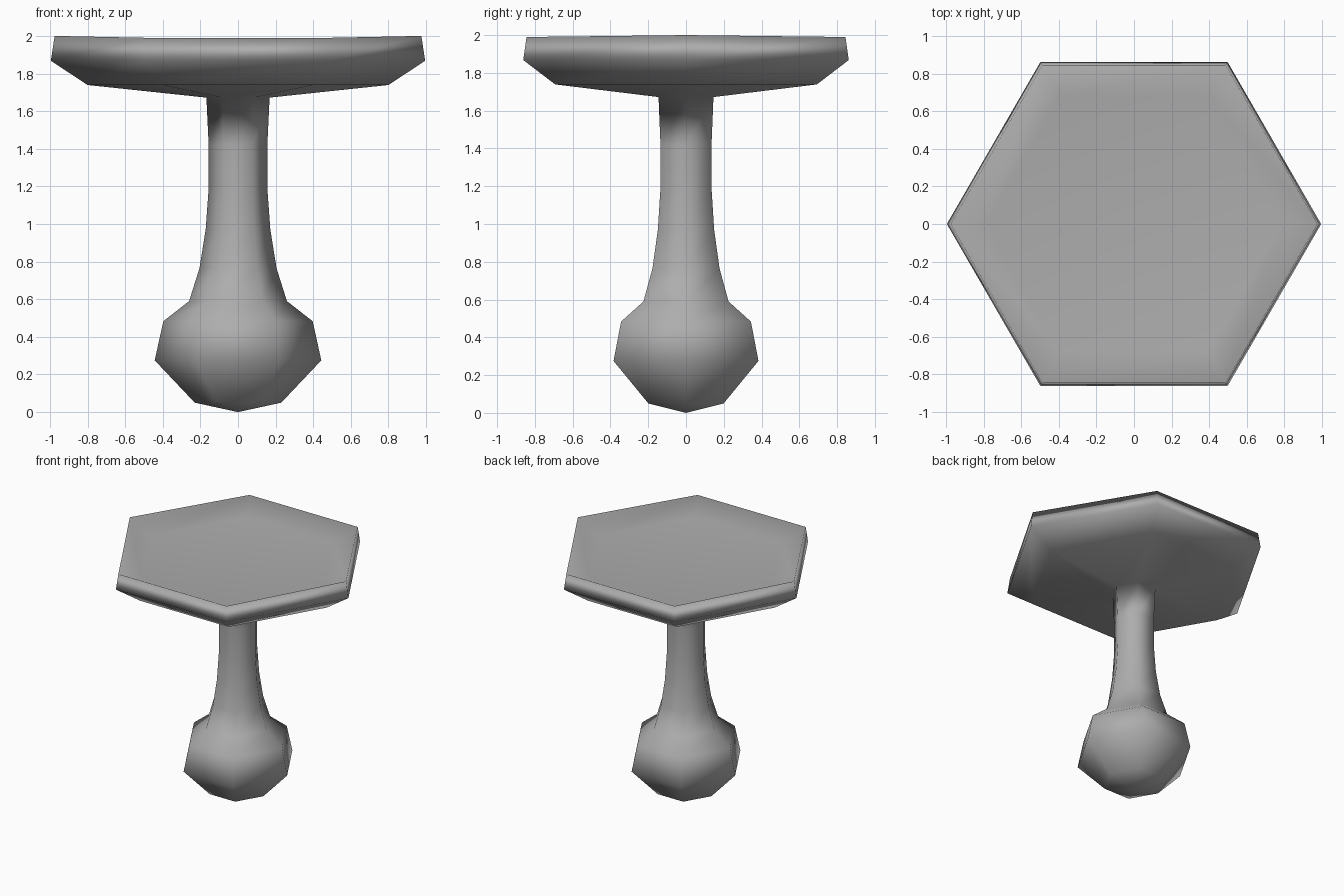
import bpy
import bmesh
import math

cube = bpy.data.objects.get("Cube")
if cube:
    bpy.data.objects.remove(cube, do_unlink=True)

SIDES = 6

# Plain grey material
grey = bpy.data.materials.new("plain_grey")
grey.use_nodes = True
colour = (0.42, 0.42, 0.42, 1.0)
grey.diffuse_color = colour
shader = next(n for n in grey.node_tree.nodes if n.type == 'BSDF_PRINCIPLED')
shader.inputs["Base Color"].default_value = colour

# Profile as (radius, height), from the bulb's tip to the sunken table top
bulb = [(0.23, 0.05), (0.443, 0.275), (0.397, 0.483), (0.26, 0.59)]
stem = [(0.205, 0.765), (0.172, 0.97), (0.156, 1.19), (0.156, 1.42),
        (0.168, 1.672)]
top = [(0.8, 1.739), (0.995, 1.868), (0.975, 1.99), (0.785, 1.9)]
RIM = len(bulb) + len(stem) + 2

bm = bmesh.new()


def ring(radius, z, corner_lift=0.0):
    """One six-sided ring with corners on the x axis."""
    verts = []
    for i in range(SIDES):
        a = math.tau * i / SIDES
        lift = corner_lift if i % 3 == 0 else 0.0
        verts.append(bm.verts.new((radius * math.cos(a), radius * math.sin(a), z + lift)))
    return verts


# The rim rises slightly at its two side corners
rings = [ring(r, z, 0.01 if n == RIM else 0.0)
         for n, (r, z) in enumerate(bulb + stem + top)]

for low, high in zip(rings, rings[1:]):
    for i in range(SIDES):
        j = (i + 1) % SIDES
        bm.faces.new((low[i], low[j], high[j], high[i]))

# Pointed underside of the bulb
tip = bm.verts.new((0, 0, 0))
for i in range(SIDES):
    bm.faces.new((tip, rings[0][(i + 1) % SIDES], rings[0][i]))

# Flat floor of the dish
bm.faces.new(rings[-1])

bmesh.ops.recalc_face_normals(bm, faces=bm.faces)
for face in bm.faces:
    face.smooth = True

mesh = bpy.data.meshes.new("pedestal_table")
bm.to_mesh(mesh)
bm.free()
mesh.materials.append(grey)
table = bpy.data.objects.new("pedestal_table", mesh)
bpy.context.collection.objects.link(table)

# Let the large faces lead the smooth shading
weighted = table.modifiers.new("weighted_normals", 'WEIGHTED_NORMAL')
weighted.mode = 'FACE_AREA'
